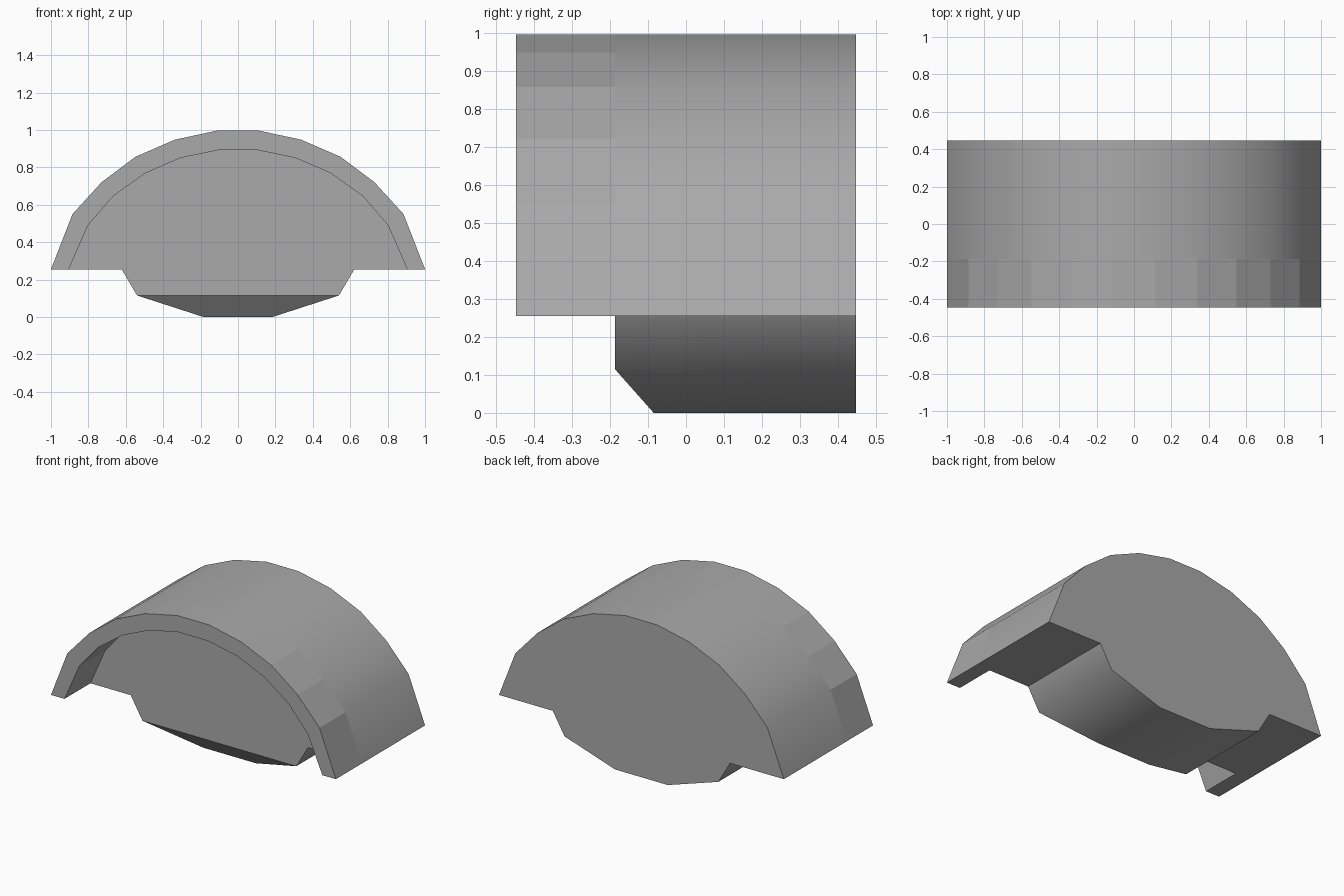
import bpy, bmesh, math

cube = bpy.data.objects.get("Cube")
if cube:
    bpy.data.objects.remove(cube, do_unlink=True)

FRONT, RECESS, BACK = -0.447, -0.187, 0.447

# Half profiles (x, z), mirrored into full ones
outer_half = [(1, .255), (.885, .55), (.73, .72), (.547, .857), (.337, .948), (.113, .996)]
inner_half = [(.905, .255), (.802, .49), (.668, .645), (.497, .768), (.308, .85), (.105, .892)]
keel_half = [(.622, .255), (.54, .115), (.185, 0)]


def mirrored(half):
    return half + [(-x, z) for x, z in reversed(half)]


bm = bmesh.new()


def row(half, y):
    return [bm.verts.new((x, y, z)) for x, z in mirrored(half)]


def strip(a, b, smooth=False):
    for i in range(len(a) - 1):
        face = bm.faces.new((a[i], a[i + 1], b[i + 1], b[i]))
        face.smooth = smooth


outer_front, outer_mid, outer_back = (row(outer_half, y) for y in (FRONT, RECESS, BACK))
inner_front, inner_mid = (row(inner_half, y) for y in (FRONT, RECESS))
keel_front, keel_back = (row(keel_half, y) for y in (RECESS, BACK))
for v in keel_front[2:4]:
    v.co.y = -0.085  # sloped lower nose of the keel

# Dome, faceted front rim and recess wall
strip(outer_mid, outer_back, True)
strip(outer_front, outer_mid)
strip(outer_front, inner_front)
strip(inner_front, inner_mid)

# Keel sides, nose, recessed front panel and back panel
strip(keel_front, keel_back, True)
bm.faces.new(keel_front[1:5])
bm.faces.new(inner_mid + [keel_front[i] for i in (5, 4, 1, 0)])
bm.faces.new(outer_back + keel_back[::-1])

# Flat undersides on both ends
for i in (0, -1):
    bm.faces.new((outer_front[i], outer_mid[i], inner_mid[i], inner_front[i]))
    bm.faces.new((outer_mid[i], outer_back[i], keel_back[i], keel_front[i], inner_mid[i]))

bmesh.ops.recalc_face_normals(bm, faces=bm.faces[:])
for e in bm.edges:
    e.smooth = e.calc_face_angle(math.pi) < math.radians(45)

mesh = bpy.data.meshes.new("domed_housing")
bm.to_mesh(mesh)
bm.free()
housing = bpy.data.objects.new("domed_housing", mesh)
bpy.context.collection.objects.link(housing)

# Single grey finish
grey = bpy.data.materials.new("plain_grey")
grey.use_nodes = True
colour = (0.4, 0.4, 0.4, 1)
grey.diffuse_color = colour
grey.node_tree.nodes["Principled BSDF"].inputs["Base Color"].default_value = colour
mesh.materials.append(grey)
